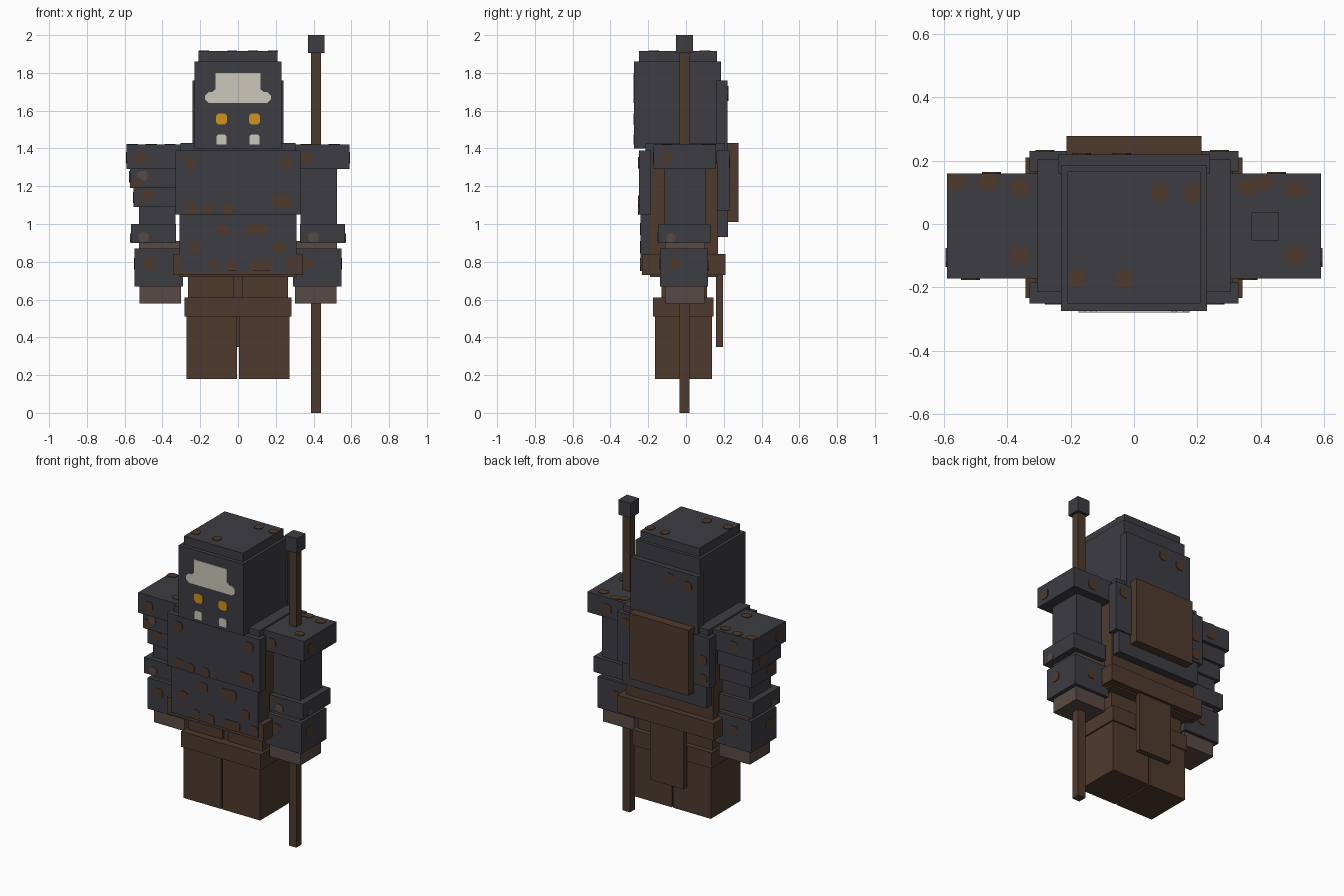
import bpy, bmesh, math
from mathutils import Vector


def material(name, r, g, b):
    lin = [((c / 255 + 0.055) / 1.055) ** 2.4 for c in (r, g, b)]
    m = bpy.data.materials.new(name)
    m.diffuse_color = (*lin, 1)
    return m


IRON = material("dark iron", 61, 60, 66)
LEATHER = material("brown leather", 79, 58, 45)
SKIN = material("grey brown skin", 89, 74, 69)
CREAM = material("cream", 203, 199, 186)
GOLD = material("gold", 207, 147, 30)


def finish(name, bm, mat):
    bmesh.ops.recalc_face_normals(bm, faces=bm.faces)
    me = bpy.data.meshes.new(name)
    bm.to_mesh(me)
    bm.free()
    me.materials.append(mat)
    ob = bpy.data.objects.new(name, me)
    bpy.context.collection.objects.link(ob)
    return ob


def box(name, x, y, z, mat):
    """Box from (low, high) ranges."""
    bm = bmesh.new()
    bmesh.ops.create_cube(bm, size=1)
    for v in bm.verts:
        v.co = Vector([(r[0] + r[1]) / 2 + c * (r[1] - r[0]) for r, c in zip((x, y, z), v.co)])
    return finish(name, bm, mat)


def pair(name, x, y, z, mat):
    box(name + "_right", x, y, z, mat)
    box(name + "_left", (-x[1], -x[0]), y, z, mat)


def plate(name, outline, axis, level, side, mat, depth=0.004):
    """Thin plate: 2D outline on the plane axis = level, raised towards side."""
    bm = bmesh.new()
    def place(u, v, w):
        p = [u, v]
        p.insert(axis, w)
        return bm.verts.new(p)
    face = bm.faces.new([place(u, v, level - side * 0.002) for u, v in outline])
    ext = bmesh.ops.extrude_face_region(bm, geom=[face])
    move = Vector((0, 0, 0))
    move[axis] = side * (depth + 0.002)
    bmesh.ops.translate(bm, vec=move, verts=[g for g in ext["geom"] if isinstance(g, bmesh.types.BMVert)])
    return finish(name, bm, mat)


def spot(name, u, v, axis, level, side, mat=LEATHER, ru=0.03, rv=0.03):
    k = 0.013
    pts = [(ru, rv - k), (ru - k, rv), (k - ru, rv), (-ru, rv - k),
           (-ru, k - rv), (k - ru, -rv), (ru - k, -rv), (ru, k - rv)]
    plate(name, [(u + a, v + b) for a, b in pts], axis, level, side, mat)


# Head and helmet
box("head", (-0.23, 0.23), (-0.275, 0.185), (1.40, 1.86), IRON)
box("helmet_top", (-0.21, 0.21), (-0.25, 0.165), (1.86, 1.915), IRON)
box("neck_guard", (-0.24, 0.24), (0.16, 0.22), (1.30, 1.76), IRON)

# Face: brow crest, eyes and tusks
half = [(0.155, 1.64), (0.175, 1.66), (0.175, 1.68), (0.155, 1.70), (0.135, 1.70), (0.118, 1.715), (0.118, 1.80)]
plate("brow_crest", half + [(-x, z) for x, z in reversed(half)], 1, -0.275, -1, CREAM)
for s in (-1, 1):
    spot("eye", s * 0.087, 1.556, 1, -0.275, -1, GOLD)
    tusk = [(-0.027, 1.42), (0.027, 1.42), (0.027, 1.465), (0.015, 1.475), (-0.015, 1.475), (-0.027, 1.465)]
    plate("tusk", [(s * 0.087 + a, b) for a, b in tusk], 1, -0.275, -1, CREAM)

# Torso, armour plates, belt and pack
box("torso", (-0.31, 0.31), (-0.19, 0.17), (0.72, 1.37), LEATHER)
box("collar", (-0.305, 0.305), (-0.215, 0.205), (1.35, 1.43), IRON)
box("chest_plate", (-0.33, 0.33), (-0.25, -0.185), (1.05, 1.39), IRON)
box("belly_plate", (-0.31, 0.31), (-0.24, -0.185), (0.75, 1.05), IRON)
box("back_plate", (-0.33, 0.33), (0.165, 0.23), (1.07, 1.39), IRON)
box("lower_back_plate", (-0.30, 0.30), (0.165, 0.222), (0.93, 1.07), IRON)
box("belt", (-0.343, 0.343), (-0.233, 0.21), (0.73, 0.84), LEATHER)
box("back_pack", (-0.213, 0.213), (0.22, 0.278), (1.01, 1.43), LEATHER)
box("back_flap", (-0.12, 0.12), (0.16, 0.195), (0.35, 0.76), LEATHER)

# Legs
pair("hip", (0.02, 0.265), (-0.13, 0.11), (0.60, 0.74), LEATHER)
box("crotch", (-0.02, 0.02), (-0.115, 0.10), (0.60, 0.74), LEATHER)
box("thigh_band", (-0.283, 0.283), (-0.175, 0.145), (0.51, 0.61), LEATHER)
pair("leg", (0.005, 0.273), (-0.165, 0.137), (0.18, 0.52), LEATHER)

# Arms
pair("shoulder_pad", (0.30, 0.59), (-0.172, 0.16), (1.29, 1.42), IRON)
pair("upper_arm", (0.33, 0.525), (-0.115, 0.105), (0.95, 1.30), IRON)
pair("elbow_band", (0.327, 0.567), (-0.148, 0.13), (0.90, 1.00), IRON)
pair("forearm", (0.31, 0.523), (-0.11, 0.10), (0.86, 0.91), SKIN)
pair("gauntlet", (0.292, 0.547), (-0.137, 0.117), (0.67, 0.87), IRON)
pair("hand", (0.303, 0.522), (-0.11, 0.097), (0.58, 0.68), SKIN)
box("arm_layer_upper", (-0.572, -0.32), (-0.15, 0.138), (1.19, 1.29), IRON)
box("arm_layer_lower", (-0.553, -0.325), (-0.133, 0.122), (1.09, 1.19), IRON)

# Staff
box("staff_shaft", (0.386, 0.44), (-0.035, 0.018), (0.0, 1.91), LEATHER)
box("staff_head", (0.37, 0.457), (-0.052, 0.036), (1.905, 2.0), IRON)

# Rust on the front: x, z, surface y, half width
for x, z, y, w in [(-0.25, 1.325, -0.25, 0.03), (0.255, 1.325, -0.25, 0.03),
                   (-0.245, 1.085, -0.25, 0.03), (-0.16, 1.078, -0.25, 0.025),
                   (-0.055, 1.078, -0.25, 0.027), (0.23, 1.12, -0.25, 0.052),
                   (-0.08, 0.972, -0.24, 0.03), (0.10, 0.975, -0.24, 0.058),
                   (-0.22, 0.88, -0.24, 0.03), (0.22, 0.875, -0.24, 0.03),
                   (-0.03, 0.78, -0.24, 0.03), (0.125, 0.781, -0.24, 0.058),
                   (-0.13, 0.785, -0.24, 0.025), (0.28, 0.79, -0.24, 0.028),
                   (-0.515, 1.35, -0.172, 0.03), (0.36, 1.35, -0.172, 0.03),
                   (-0.48, 1.155, -0.133, 0.03), (-0.54, 1.22, -0.15, 0.03),
                   (-0.47, 0.79, -0.137, 0.03), (0.37, 0.79, -0.137, 0.03)]:
    spot("rust_front", x, z, 1, y, -1, LEATHER, w)
for x, z, y in [(-0.505, 1.255, -0.15), (-0.50, 0.93, -0.148), (0.40, 0.93, -0.148)]:
    spot("worn_front", x, z, 1, y, -1, SKIN, 0.026, 0.026)

# Rust on top of the helmet and shoulder pads
for x, y in [(0.08, 0.10), (0.185, 0.10), (-0.18, -0.17), (-0.03, -0.17)]:
    spot("rust_helmet", x, y, 2, 1.915, 1, LEATHER, 0.026, 0.028)
for x, y in [(-0.56, 0.134), (-0.46, 0.134), (-0.36, 0.115), (-0.36, -0.10),
             (0.36, 0.115), (0.41, 0.134), (0.51, 0.11), (0.51, -0.10)]:
    spot("rust_pad", x, y, 2, 1.42, 1, LEATHER, 0.03, 0.025)

# Rust on both outer arms
for s in (-1, 1):
    spot("rust_pad_side", -0.105, 1.35, 0, s * 0.59, s)
    spot("worn_band_side", -0.08, 0.925, 0, s * 0.567, s, SKIN, 0.024, 0.024)
    spot("rust_gauntlet_side", -0.06, 0.79, 0, s * 0.547, s)
for y, z, x in [(0.05, 1.25, -0.572), (-0.06, 1.14, -0.553)]:
    spot("rust_arm_layer", y, z, 0, x, -1)

# Rust on the back
for x, z, y in [(-0.04, 1.70, 0.22), (-0.165, 1.68, 0.22), (0.27, 1.33, 0.23),
                (-0.28, 1.24, 0.23), (-0.28, 1.12, 0.23), (-0.45, 1.35, 0.16),
                (0.45, 1.35, 0.16), (-0.42, 0.78, 0.117), (0.42, 0.78, 0.117)]:
    spot("rust_back", x, z, 1, y, 1)
